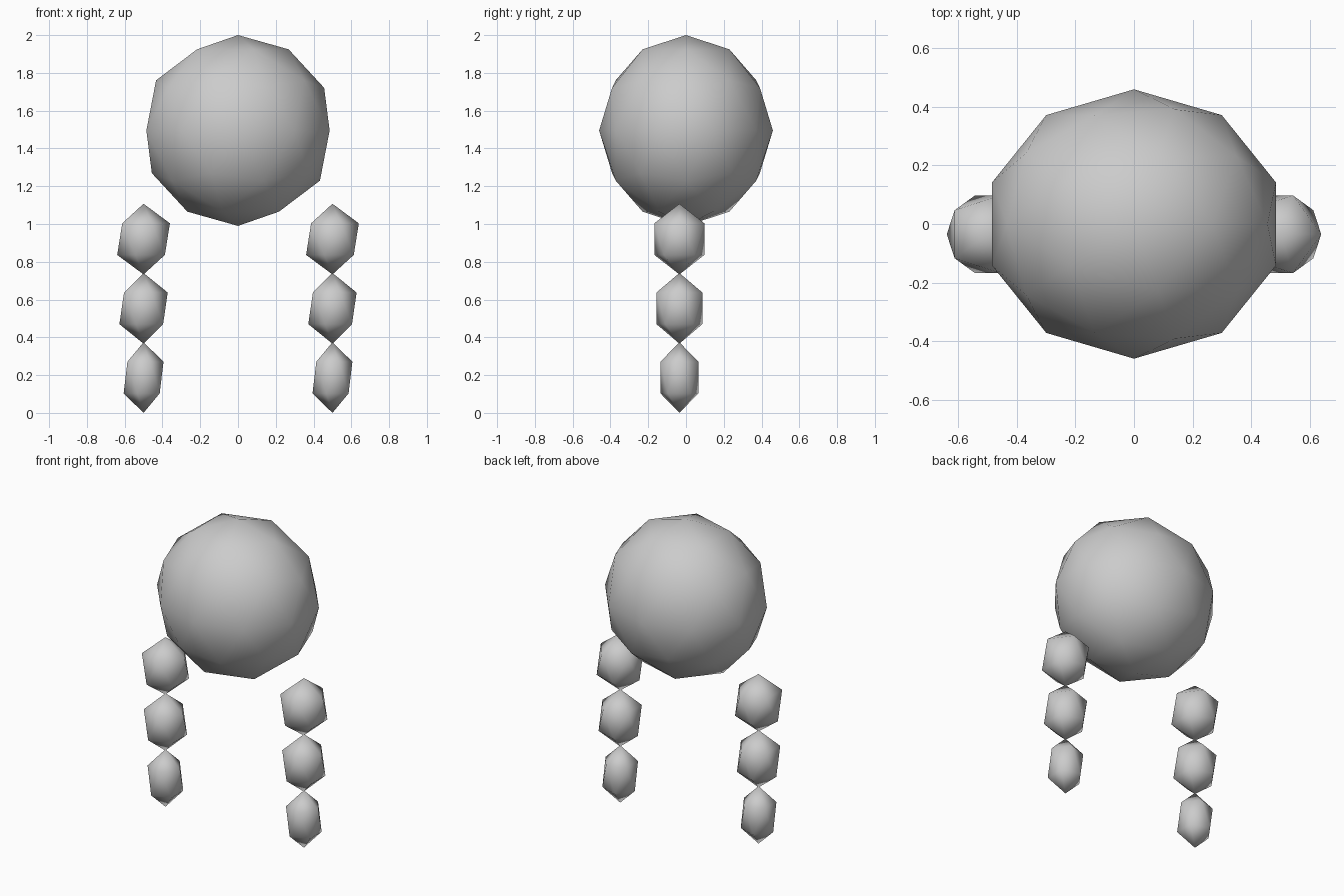
import bpy

if "Cube" in bpy.data.objects:
    bpy.data.objects.remove(bpy.data.objects["Cube"])


def ball(name, subdivisions, location, radii):
    bpy.ops.mesh.primitive_ico_sphere_add(subdivisions=subdivisions, radius=1, location=location)
    obj = bpy.context.object
    obj.name = name
    obj.scale = radii
    bpy.ops.object.transform_apply(location=False, rotation=False, scale=True)
    bpy.ops.object.shade_smooth()
    return obj


# Large round body
ball("body", 2, (0, 0, 1.495), (0.51, 0.46, 0.505))

# Two hanging legs, each a chain of three tapering segments (same orientation on both sides)
segments = [("upper", 0.92, 0.156), ("middle", 0.5535, 0.143), ("lower", 0.187, 0.118)]
for side, x in (("left", -0.5), ("right", 0.5)):
    for part, z, r in segments:
        ball(f"{side}_leg_{part}", 1, (x, -0.035, z), (r, r, 0.187))
